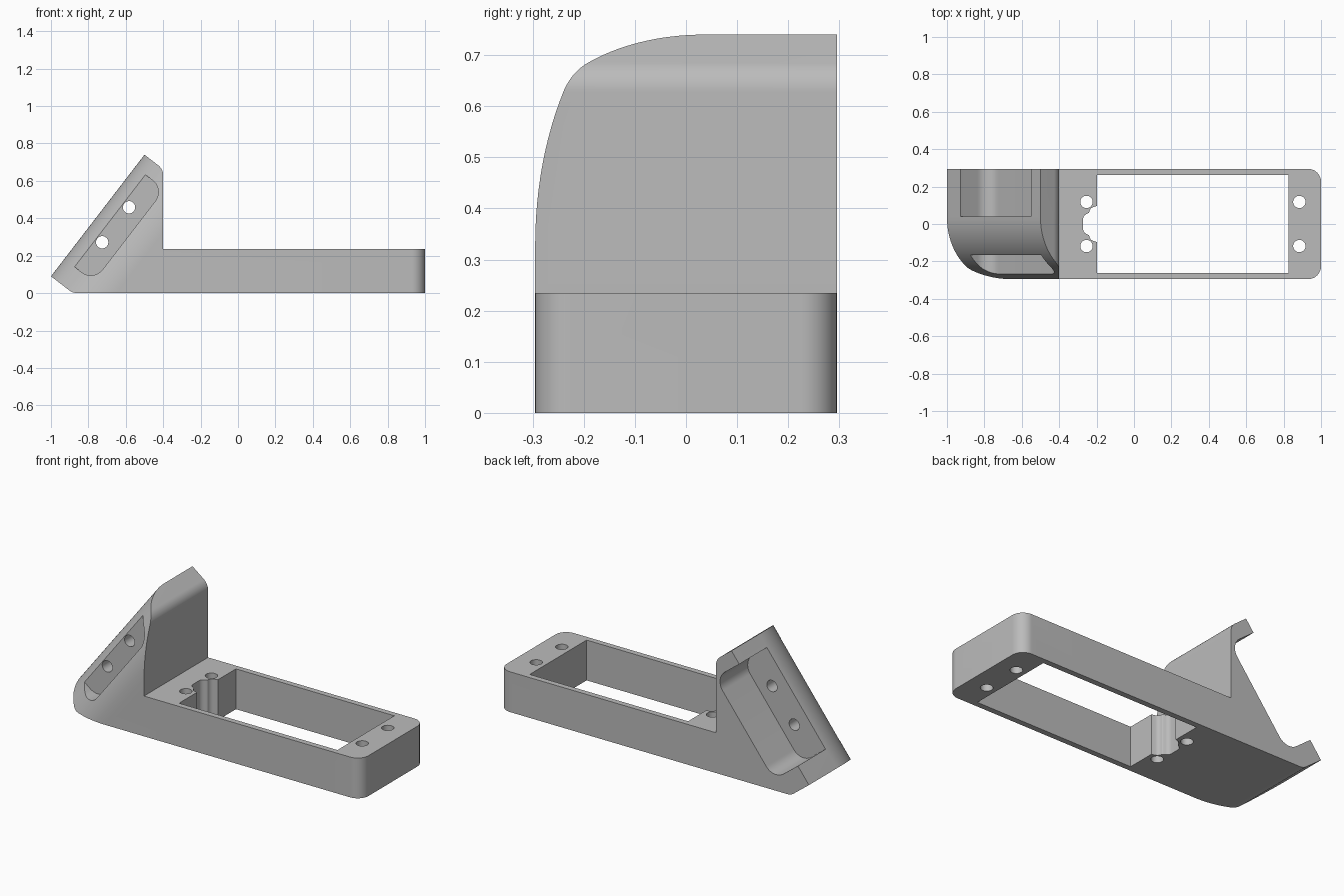
import bpy, bmesh, math
from mathutils import Vector

cube = bpy.data.objects.get("Cube")
if cube:
    bpy.data.objects.remove(cube, do_unlink=True)

grey = bpy.data.materials.new("light grey plastic")
grey.use_nodes = True
COLOUR = (0.5, 0.5, 0.5, 1)
grey.diffuse_color = COLOUR
grey.node_tree.nodes["Principled BSDF"].inputs["Base Color"].default_value = COLOUR

HALF = 0.295                       # half of the depth
FOOT = Vector((-1, 0, 0.09))       # lower end of the sloping face
U = Vector((0.5, 0, 0.65)).normalized()   # up the slope
N = Vector((U.z, 0, -U.x))                # into the slope
Y = Vector((0, 1, 0))


def rounded(corners, steps=14):
    """Outline from (x, y, radius) corners, with each radius drawn as an arc."""
    out = []
    for i, (x, y, r) in enumerate(corners):
        p = Vector((x, y))
        if not r:
            out.append(p)
            continue
        a = (Vector(corners[i - 1][:2]) - p).normalized()
        b = (Vector(corners[(i + 1) % len(corners)][:2]) - p).normalized()
        half = a.angle(b) / 2
        centre = p + (a + b).normalized() * r / math.sin(half)
        start = p + a * r / math.tan(half) - centre
        end = p + b * r / math.tan(half) - centre
        sweep = start.angle_signed(end)
        for k in range(steps + 1):
            t = -sweep * k / steps
            c, s = math.cos(t), math.sin(t)
            out.append(centre + Vector((start.x * c - start.y * s,
                                        start.x * s + start.y * c)))
    return out


def prism(name, outline, place, low, high):
    """Extrude an outline between low and high; place maps (a, b, height) to space."""
    bm = bmesh.new()
    rings = [[bm.verts.new(place(p[0], p[1], h)) for p in outline] for h in (low, high)]
    n = len(outline)
    bm.faces.new(rings[0])
    bm.faces.new(rings[1])
    for i in range(n):
        j = (i + 1) % n
        bm.faces.new((rings[0][i], rings[0][j], rings[1][j], rings[1][i]))
    bmesh.ops.recalc_face_normals(bm, faces=bm.faces)
    mesh = bpy.data.meshes.new(name)
    bm.to_mesh(mesh)
    bm.free()
    mesh.materials.append(grey)
    ob = bpy.data.objects.new(name, mesh)
    bpy.context.collection.objects.link(ob)
    return ob


def side(x, z, y):                 # outline seen from the front
    return Vector((x, y, z))


def plan(x, y, z):                 # outline seen from above
    return Vector((x, y, z))


def slope_side(s, d, y):           # along the slope and into it
    return FOOT + U * s + N * d + Y * y


def slope_section(d, y, s):        # section across the slope
    return slope_side(s, d, y)


def circle(x, y, r=0.033, n=32):
    return [(x + r * math.cos(math.tau * k / n), y + r * math.sin(math.tau * k / n))
            for k in range(n)]


# Base and sloping head share one front profile
top = FOOT + U * 0.82
lid = top + N * ((-0.4 - top.x) / N.x)
toe = FOOT + N * (FOOT.z / -N.z)
body = prism("angled_bracket", rounded([
    (FOOT.x, FOOT.z, 0), (top.x, top.z, 0), (-0.4, lid.z, 0.07), (-0.4, 0.235, 0),
    (1, 0.235, 0), (1, 0, 0), (toe.x, 0, 0.07)]), side, -HALF, HALF)

keep = [
    # Round vertical corners at the far end
    prism("plan_trim", rounded([(-1.2, -0.4, 0), (0.5, -0.4, 0), (0.5, -HALF, 0),
                                (1, -HALF, 0.07), (1, HALF, 0.07), (0.5, HALF, 0),
                                (0.5, 0.4, 0), (-1.2, 0.4, 0)]), plan, -0.1, 1),
    # Large round along the front edge of the slope
    prism("slope_trim", rounded([(0, 0.5, 0), (0, -HALF, 0.33), (3, -HALF, 0),
                                 (3, 0.5, 0)], 32), slope_section, -2, 3),
]

# Open window with a cable notch on its inner end
window = rounded([(-0.197, -0.262, 0), (0.825, -0.262, 0), (0.825, 0.262, 0),
                  (-0.197, 0.262, 0), (-0.197, 0.097, 0), (-0.235, 0.085, 0.03),
                  (-0.24, 0.06, 0.012), (-0.272, 0.045, 0.03), (-0.272, -0.045, 0.03),
                  (-0.24, -0.06, 0.012), (-0.235, -0.085, 0.03), (-0.197, -0.097, 0)], 6)
cuts = [prism("window_cutter", window, plan, -0.1, 0.5)]
# Vertical screw holes
for x in (-0.254, 0.884):
    for y in (-0.118, 0.118):
        cuts.append(prism("base_hole_cutter", circle(x, y), plan, -0.1, 0.5))
# Pockets either side of the web in the head
pocket = rounded([(0.117, -0.2, 0), (0.738, -0.2, 0), (0.738, 0.197, 0.08),
                  (0.117, 0.197, 0.08)])
cuts.append(prism("front_pocket_cutter", pocket, slope_side, -0.5, -0.167))
cuts.append(prism("back_pocket_cutter", pocket, slope_side, 0.04, 0.5))
# Screw holes through the web
for s in (0.311, 0.547):
    cuts.append(prism("web_hole_cutter", circle(s, 0.106), slope_side, -0.25, 0.2))

for tool in keep + cuts:
    tool.hide_render = True
    mod = body.modifiers.new(tool.name, "BOOLEAN")
    mod.operation = "INTERSECT" if tool in keep else "DIFFERENCE"
    mod.solver = "EXACT"
    mod.object = tool

# Bake the cuts and drop the tools
bpy.context.view_layer.update()
result = bpy.data.meshes.new_from_object(
    body.evaluated_get(bpy.context.evaluated_depsgraph_get()))
body.modifiers.clear()
body.data = result
for tool in keep + cuts:
    bpy.data.objects.remove(tool, do_unlink=True)

bpy.ops.object.select_all(action="DESELECT")
body.select_set(True)
bpy.context.view_layer.objects.active = body
bpy.ops.object.shade_smooth_by_angle(angle=math.radians(25))
